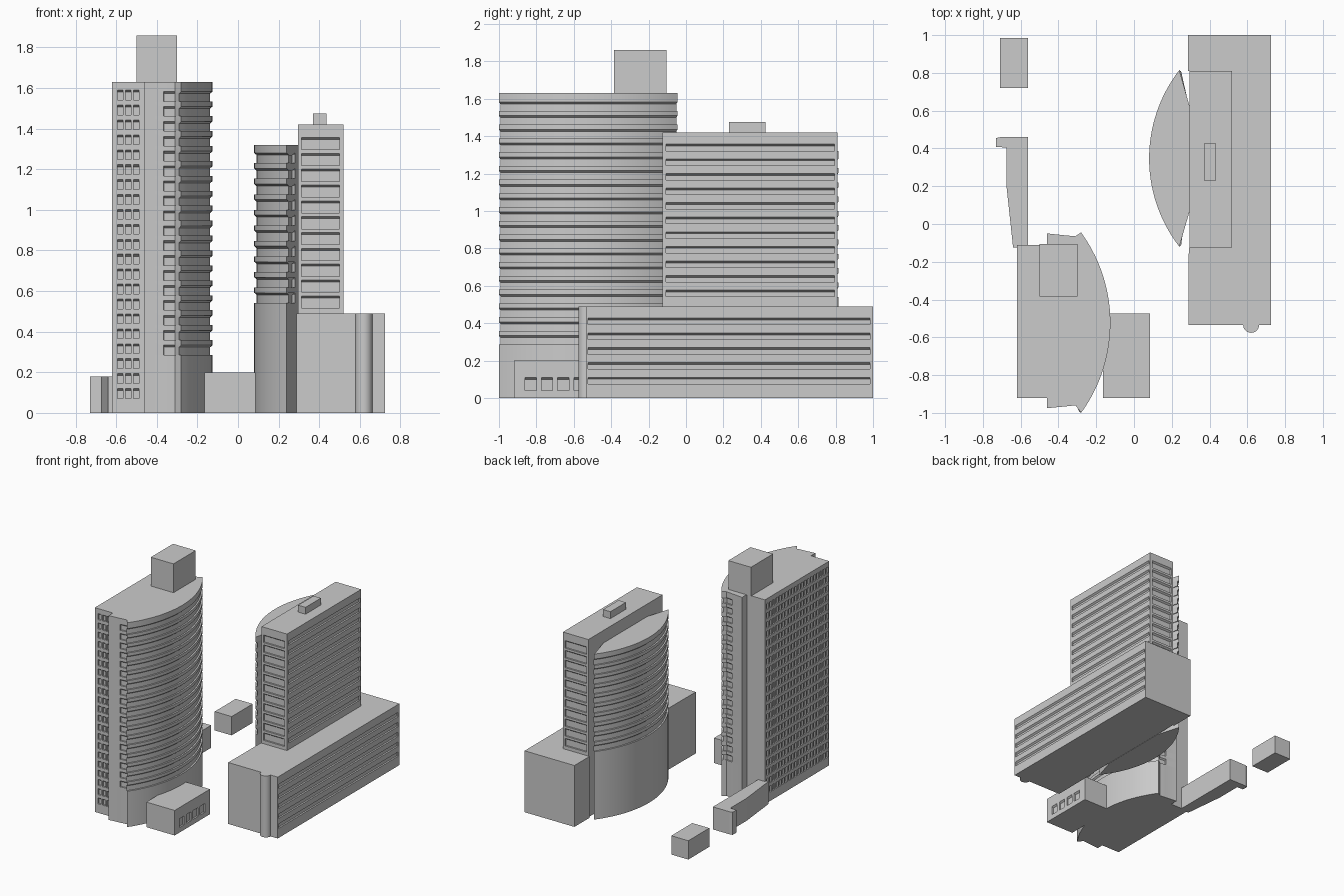
import bpy, bmesh, math

if "Cube" in bpy.data.objects:
    bpy.data.objects.remove(bpy.data.objects["Cube"])

DEPTH = 0.015   # thickness of a facade layer
CUT = 0.013     # depth of the window recesses


def finish(name, bm, smooth=None):
    bmesh.ops.recalc_face_normals(bm, faces=bm.faces[:])
    me = bpy.data.meshes.new(name)
    bm.to_mesh(me)
    bm.free()
    ob = bpy.data.objects.new(name, me)
    bpy.context.collection.objects.link(ob)
    if smooth:
        bpy.ops.object.select_all(action='DESELECT')
        ob.select_set(True)
        bpy.context.view_layer.objects.active = ob
        bpy.ops.object.shade_smooth_by_angle(angle=math.radians(smooth))
    return ob


def loft(bm, rings):
    """Join equal rings of points into one closed solid."""
    vs = [[bm.verts.new(p) for p in r] for r in rings]
    n = len(vs[0])
    for a, b in zip(vs, vs[1:]):
        for i in range(n):
            j = (i + 1) % n
            bm.faces.new((a[i], a[j], b[j], b[i]))
    bm.faces.new(vs[0][::-1])
    bm.faces.new(vs[-1])


def prism(name, pts, z0, z1, smooth=None):
    bm = bmesh.new()
    loft(bm, [[(x, y, z) for x, y in pts] for z in (z0, z1)])
    return finish(name, bm, smooth)


def box(name, x0, x1, y0, y1, z0, z1):
    return prism(name, [(x0, y0), (x1, y0), (x1, y1), (x0, y1)], z0, z1)


def rows(top, pitch, height, count):
    """Window rows from bottom to top as (sill, head)."""
    return [(top - k * pitch - height, top - k * pitch) for k in reversed(range(count))]


def facade(name, side, plane, u0, u1, z0, z1, floors, openings):
    """Facade layer with recessed windows that have sloped heads."""
    place = {'S': lambda u, d, z: (u, plane + d, z),
             'N': lambda u, d, z: (u, plane - d, z),
             'E': lambda u, d, z: (plane - d, u, z),
             'W': lambda u, d, z: (plane + d, u, z)}[side]
    solid = [(DEPTH, z0), (0, z0), (0, z1), (DEPTH, z1)]
    cut = [(DEPTH, z0), (0, z0)]
    for a, b in floors:
        cut += [(0, a), (CUT, a), (CUT, b - 0.01), (0, b)]
    cut += [(0, z1), (DEPTH, z1)]
    bm = bmesh.new()
    u = u0
    for a, b in openings:
        loft(bm, [[place(t, d, z) for d, z in solid] for t in (u, a)])
        loft(bm, [[place(t, d, z) for d, z in cut] for t in (a, b)])
        u = b
    loft(bm, [[place(t, d, z) for d, z in solid] for t in (u, u1)])
    return finish(name, bm)


def arc(xe, yc, half, sag, n=28):
    """Bow from yc-half to yc+half bulging by sag; gives x, y, inward x, inward y."""
    r = (half * half + sag * sag) / (2 * abs(sag))
    s = math.copysign(1, sag)
    a = math.asin(half / r)
    cx = xe + sag - s * r
    out = []
    for i in range(n + 1):
        t = -a + 2 * a * i / n
        out.append((cx + s * r * math.cos(t), yc + r * math.sin(t), -s * math.cos(t), -math.sin(t)))
    return out


def bow_tower(name, outline, top, floors, depth=0.012):
    levels = [(0, 0)]
    for a, b in floors:
        levels += [(a, 0), (a, depth), (b - 0.01, depth), (b, 0)]
    levels.append((top, 0))
    bm = bmesh.new()
    loft(bm, [[(x + dx * d, y + dy * d, z) for x, y, dx, dy in outline] for z, d in levels])
    return finish(name, bm, 10)


# Tall tower: flat wing with window grids
H = 1.63
grid = rows(1.59, 0.0735, 0.048, 21)
box("tall_tower_wing", -0.605, -0.46, -0.905, -0.11, 0, H)
facade("tall_tower_west_windows", 'W', -0.62, -0.92, -0.11, 0, H, grid,
       [(-0.905 + k * 0.0395, -0.879 + k * 0.0395) for k in range(20)])
facade("tall_tower_front_windows", 'S', -0.92, -0.605, -0.46, 0, H, grid,
       [(-0.593 + k * 0.039, -0.566 + k * 0.039) for k in range(3)])

# Tall tower: bowed part with balcony recesses
outline = arc(-0.28, -0.5225, 0.4775, 0.155)
outline += [(-0.31, -0.065, 0, -1), (-0.364, -0.06, 0, -1), (-0.366, -0.06, 0, 0),
            (-0.46, -0.05, 0, 0), (-0.46, -0.975, 0, 0), (-0.366, -0.966, 0, 0),
            (-0.364, -0.966, 0, 1), (-0.31, -0.96, 0, 1)]
bow_tower("tall_tower_bow", outline, H, rows(1.583, 0.0735, 0.048, 18))
box("tall_tower_penthouse", -0.5, -0.3, -0.385, -0.105, H, 1.86)

# Small annex beside the tall tower
box("annex", -0.165, 0.07, -0.92, -0.475, 0, 0.2)
facade("annex_windows", 'E', 0.085, -0.92, -0.475, 0, 0.2, [(0.04, 0.11)],
       [(-0.86 + k * 0.087, -0.8 + k * 0.087) for k in range(4)])

# Podium with strip windows and a round pier
P = 0.49
prism("podium", [(0.288, -0.535), (0.71, -0.535), (0.71, 1.0), (0.285, 1.0),
                 (0.285, 0.81), (0.297, 0.81), (0.297, -0.125), (0.29, -0.125)], 0, P)
facade("podium_windows", 'E', 0.725, -0.535, 1.0, 0, P,
       rows(0.427, 0.079, 0.035, 5), [(-0.525, 0.985)])
pier = [(0.62 + 0.042 * math.cos(t), -0.534 + 0.042 * math.sin(t))
        for t in [math.pi + math.pi * i / 16 for i in range(17)]]
prism("podium_pier", pier, 0, P, 30)

# Slab tower standing on the podium
T = 1.42
box("slab_tower", 0.295, 0.505, -0.11, 0.795, P, T)
heads = (1.357, 0.078)
for side, plane in (('S', -0.125), ('N', 0.81)):
    facade("slab_tower_end_windows", side, plane, 0.295, 0.505, P, T,
           rows(*heads, 0.06, 11), [(0.313, 0.5)])
facade("slab_tower_strip_windows", 'E', 0.52, -0.125, 0.81, P, T,
       rows(*heads, 0.035, 11), [(-0.108, 0.793)])
box("slab_tower_roof_box", 0.37, 0.435, 0.23, 0.425, T, 1.475)

# Bowed block on the west side of the slab tower
outline = arc(0.24, 0.3475, 0.4675, -0.16)
outline += [(0.279, 0.677, -1, 0), (0.281, 0.67, 0, 0), (0.295, 0.62, 0, 0),
            (0.295, 0.07, 0, 0), (0.281, 0.022, 0, 0), (0.279, 0.015, -1, 0)]
bow_tower("slab_tower_bow", outline, 1.32, rows(1.28, 0.0765, 0.05, 10))

# Low outbuildings behind the tall tower
prism("low_wing", [(-0.56, -0.125), (-0.56, 0.46), (-0.705, 0.46), (-0.73, 0.455),
                   (-0.73, 0.408), (-0.675, 0.405), (-0.675, 0.2), (-0.64, -0.125)], 0, 0.18)
box("outbuilding", -0.71, -0.56, 0.72, 0.985, 0, 0.15)
